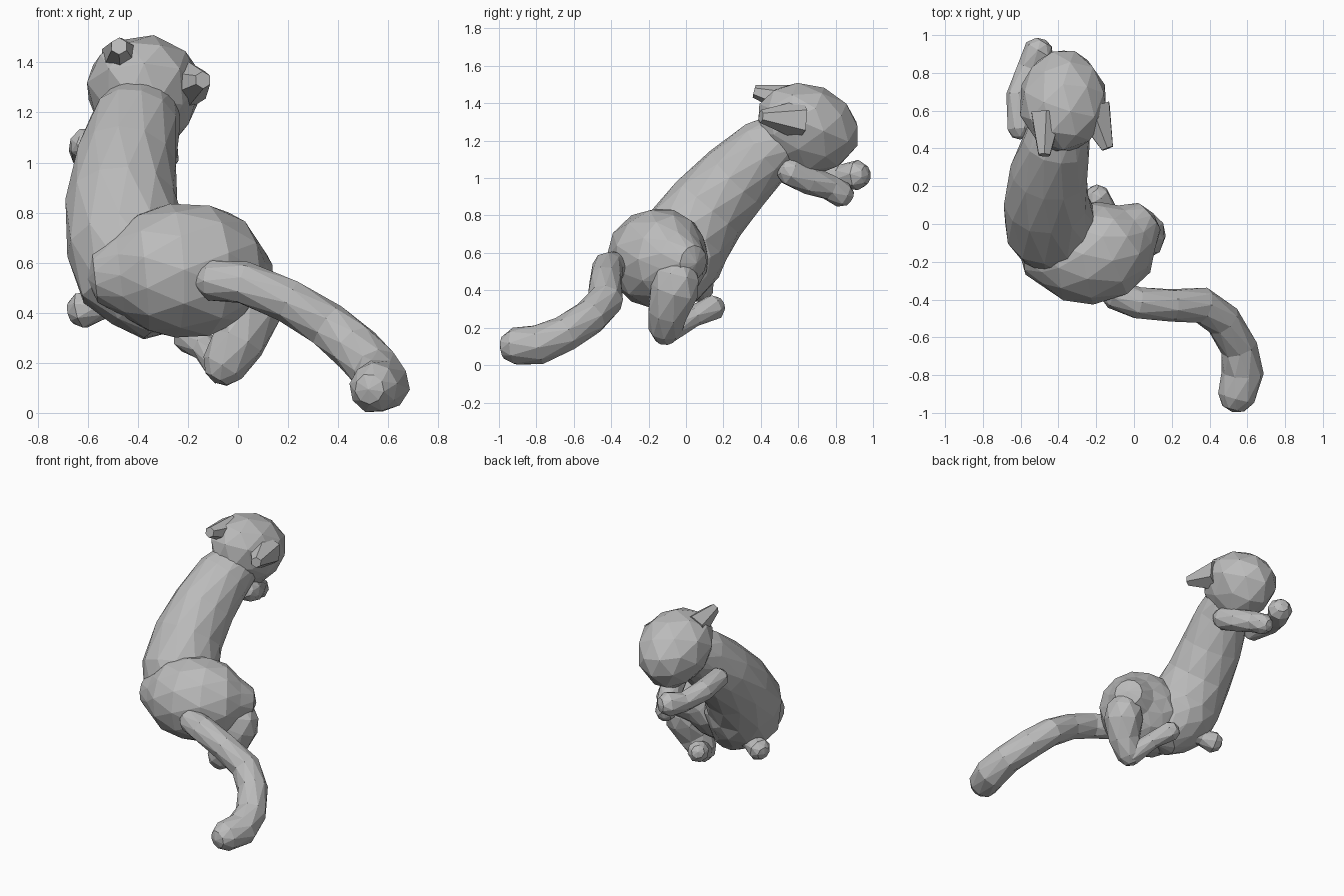
import bpy, bmesh, math, random
from mathutils import Vector, Matrix

random.seed(4)
cube = bpy.data.objects.get("Cube")
if cube:
    bpy.data.objects.remove(cube)

grey = bpy.data.materials.new("clay grey")
grey.use_nodes = True
colour = (0.5, 0.5, 0.5, 1)
grey.diffuse_color = colour
grey.node_tree.nodes["Principled BSDF"].inputs["Base Color"].default_value = colour


def finish(name, bm):
    bmesh.ops.recalc_face_normals(bm, faces=bm.faces)
    mesh = bpy.data.meshes.new(name)
    bm.to_mesh(mesh)
    bm.free()
    mesh.materials.append(grey)
    obj = bpy.data.objects.new(name, mesh)
    bpy.context.collection.objects.link(obj)
    return obj


def limb(name, path, sides=8, rough=0.03):
    """Loft rings along (x, y, z, radius) points and round off both ends."""
    pts = [Vector(p[:3]) for p in path]
    radii = [p[3] for p in path]
    first = (pts[0] - pts[1]).normalized()
    last = (pts[-1] - pts[-2]).normalized()
    pts = [pts[0] + first * radii[0] * 0.6] + pts + [pts[-1] + last * radii[-1] * 0.6]
    radii = [radii[0] * 0.6] + radii + [radii[-1] * 0.6]
    bm = bmesh.new()
    rings, u = [], None
    for i, (p, r) in enumerate(zip(pts, radii)):
        d = (pts[min(i + 1, len(pts) - 1)] - pts[max(i - 1, 0)]).normalized()
        u = u or d.orthogonal()
        u = (u - d * u.dot(d)).normalized()
        v = d.cross(u)
        ring = []
        for k in range(sides):
            a = math.tau * (k + 0.5 * (i % 2)) / sides
            rr = r * (1 + random.uniform(-rough, rough))
            ring.append(bm.verts.new(p + (u * math.cos(a) + v * math.sin(a)) * rr))
        rings.append(ring)
    # Triangulated bands between staggered rings
    for i in range(len(rings) - 1):
        a, b = rings[i], rings[i + 1]
        for k in range(sides):
            n = (k + 1) % sides
            if i % 2 == 0:
                bm.faces.new((a[k], a[n], b[k]))
                bm.faces.new((a[n], b[n], b[k]))
            else:
                bm.faces.new((a[k], a[n], b[n]))
                bm.faces.new((a[k], b[n], b[k]))
    # Blunt points close the ends
    for ring, p, d, r in ((rings[0], pts[0], first, radii[0]),
                          (rings[-1], pts[-1], last, radii[-1])):
        tip = bm.verts.new(p + d * r * 0.3)
        for k in range(sides):
            bm.faces.new((ring[k], ring[(k + 1) % sides], tip))
    return finish(name, bm)


def ball(name, centre, size, tilt, shape):
    """Low-poly ellipsoid reshaped by a rule on the unit sphere."""
    bm = bmesh.new()
    bmesh.ops.create_icosphere(bm, subdivisions=2, radius=1)
    for v in bm.verts:
        shape(v.co)
    bm.transform(Matrix.Translation(centre) @ Matrix.Rotation(tilt, 4, 'X')
                 @ Matrix.Diagonal((*size, 1)))
    return finish(name, bm)


def ear(name, base, tip, width, end):
    """Tapered cone pointing from base to tip."""
    base, tip = Vector(base), Vector(tip)
    d = tip - base
    bm = bmesh.new()
    bmesh.ops.create_cone(bm, cap_ends=True, segments=6, radius1=width,
                          radius2=end, depth=d.length)
    rot = d.to_track_quat('Z', 'Y').to_matrix().to_4x4()
    bm.transform(Matrix.Translation((base + tip) / 2) @ rot)
    return finish(name, bm)


# Long curved body and rounded rump
limb("torso", [(-0.38, 0.56, 1.22, 0.15), (-0.41, 0.43, 1.15, 0.18),
               (-0.45, 0.27, 1.00, 0.205), (-0.465, 0.12, 0.84, 0.225),
               (-0.445, 0.00, 0.68, 0.245), (-0.40, -0.05, 0.55, 0.245),
               (-0.34, -0.06, 0.45, 0.19)], sides=12, rough=0.015)
limb("rump", [(-0.47, -0.17, 0.55, 0.17), (-0.38, -0.17, 0.56, 0.24),
              (-0.26, -0.16, 0.57, 0.268), (-0.14, -0.13, 0.57, 0.268),
              (-0.05, -0.07, 0.57, 0.23), (0.01, -0.02, 0.56, 0.155)],
     sides=12, rough=0.01)


# Head narrowing to the muzzle, with a deep chin
def muzzle(co):
    if co.y > 0:
        co.x *= 1 - 0.1 * co.y
    if co.z < 0:
        co.z *= 1.26
        co.x *= 1 + 0.2 * co.z


ball("head", (-0.375, 0.655, 1.285), (0.24, 0.285, 0.215), -0.40, muzzle)
ear("left_ear", (-0.22, 0.61, 1.31), (-0.14, 0.40, 1.33), 0.11, 0.035)
ear("right_ear", (-0.465, 0.58, 1.41), (-0.475, 0.365, 1.465), 0.09, 0.035)

# Front legs reaching forward under the chin
limb("right_front_leg", [(-0.605, 0.50, 1.07, 0.068), (-0.61, 0.68, 1.05, 0.068),
                         (-0.56, 0.82, 1.01, 0.065), (-0.50, 0.92, 1.015, 0.082)])
limb("left_front_leg", [(-0.31, 0.55, 1.04, 0.08), (-0.35, 0.66, 0.99, 0.08),
                        (-0.40, 0.77, 0.95, 0.07), (-0.43, 0.84, 0.91, 0.07)])

# Hind legs
limb("left_hind_leg", [(0.045, -0.04, 0.48, 0.12), (0.045, -0.06, 0.40, 0.13),
                       (0.00, -0.10, 0.28, 0.11), (-0.06, -0.11, 0.18, 0.088)])
limb("left_hind_foot", [(-0.06, -0.10, 0.18, 0.07), (-0.13, 0.04, 0.26, 0.055),
                        (-0.20, 0.15, 0.31, 0.07)])
limb("right_hind_foot", [(-0.38, 0.00, 0.47, 0.07), (-0.54, 0.05, 0.43, 0.055),
                         (-0.625, 0.08, 0.41, 0.075)])

# Tail bending forward and down
limb("tail", [(-0.11, -0.37, 0.53, 0.08), (0.02, -0.42, 0.52, 0.085),
              (0.20, -0.43, 0.45, 0.088), (0.36, -0.43, 0.35, 0.095),
              (0.47, -0.51, 0.26, 0.098), (0.555, -0.65, 0.165, 0.10),
              (0.575, -0.79, 0.11, 0.11), (0.54, -0.92, 0.10, 0.10)], sides=9)
